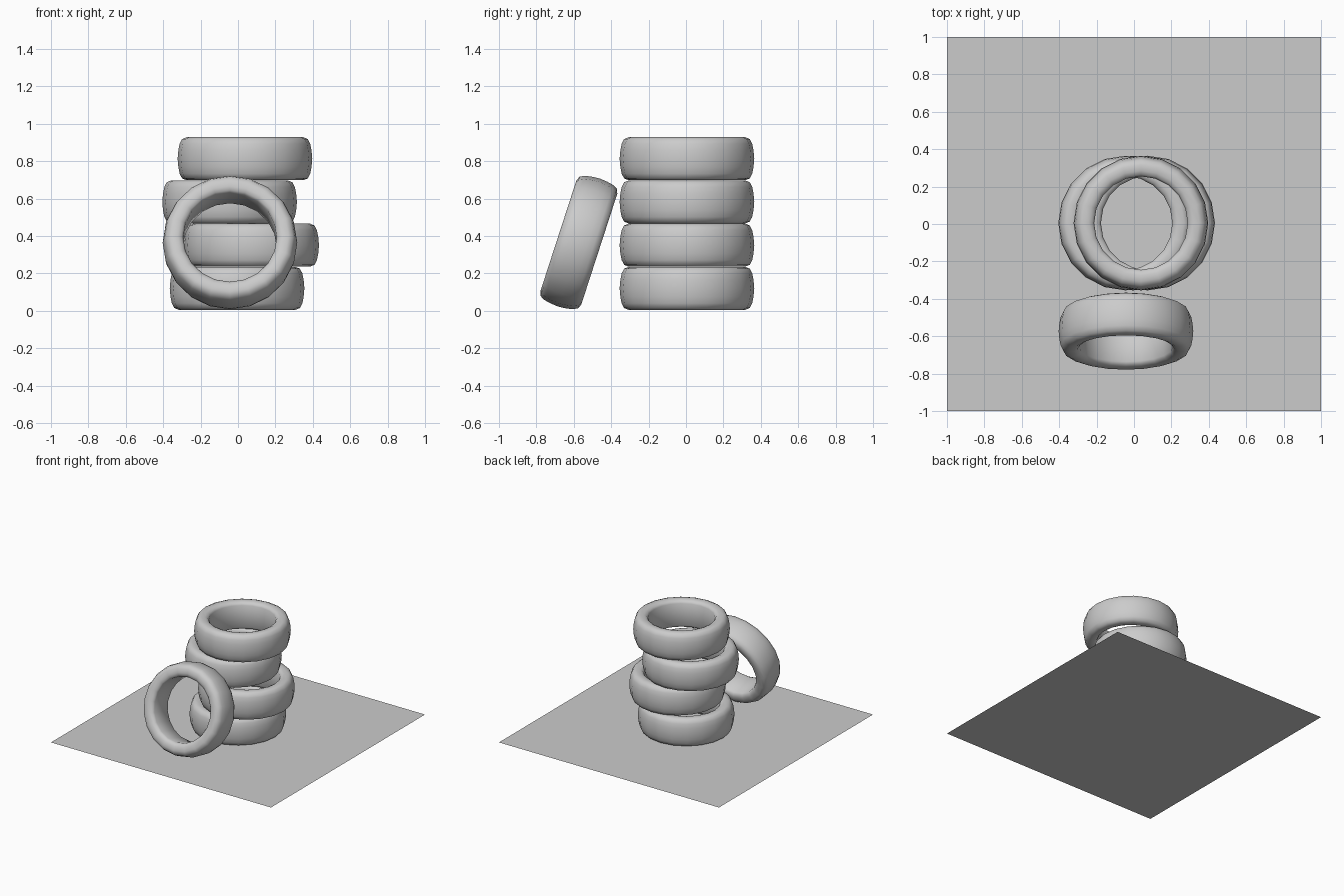
import bpy
import bmesh
import math
from mathutils import Vector

cube = bpy.data.objects.get("Cube")
if cube:
    bpy.data.objects.remove(cube, do_unlink=True)

# Single plain grey for everything
grey = bpy.data.materials.new("plain grey")
grey.use_nodes = True
colour = (0.6, 0.6, 0.6, 1)
grey.diffuse_color = colour
grey.node_tree.nodes["Principled BSDF"].inputs["Base Color"].default_value = colour

SIDES = 20
# Upper half of the tyre cross-section (radius, height), from bore to tread
HALF = [(0.25, 0.09), (0.26, 0.105), (0.28, 0.114), (0.312, 0.115),
        (0.336, 0.105), (0.349, 0.08), (0.356, 0.045), (0.36, 0)]
PROFILE = HALF + [(r, -z) for r, z in reversed(HALF[:-1])]


def add_object(name, bm):
    mesh = bpy.data.meshes.new(name)
    bm.to_mesh(mesh)
    bm.free()
    mesh.materials.append(grey)
    obj = bpy.data.objects.new(name, mesh)
    bpy.context.collection.objects.link(obj)
    return obj


def tyre(name, location, tilt=0):
    bm = bmesh.new()
    verts = [bm.verts.new((r, 0, z)) for r, z in PROFILE]
    edges = [bm.edges.new((v, verts[i - 1])) for i, v in enumerate(verts)]
    bmesh.ops.spin(bm, geom=verts + edges, cent=(0, 0, 0), axis=(0, 0, 1),
                   angle=math.tau, steps=SIDES, use_merge=False)
    bmesh.ops.remove_doubles(bm, verts=bm.verts, dist=0.0005)
    bmesh.ops.recalc_face_normals(bm, faces=bm.faces)
    obj = add_object(name, bm)
    obj.location = Vector(location)
    obj.rotation_euler.x = tilt
    bpy.ops.object.select_all(action="DESELECT")
    obj.select_set(True)
    bpy.context.view_layer.objects.active = obj
    bpy.ops.object.shade_smooth_by_angle(angle=math.radians(40))
    return obj


# Flat ground sheet
bm = bmesh.new()
bmesh.ops.create_grid(bm, x_segments=1, y_segments=1, size=1)
add_object("ground_sheet", bm)

# Uneven stack of four tyres
for i, x in enumerate((-0.005, 0.073, -0.045, 0.037)):
    tyre(f"stacked_tyre_{i + 1}", (x, 0.005, 0.12 + 0.231 * i))

# Tyre leaning against the front of the stack
tyre("leaning_tyre", (-0.043, -0.573, 0.365), math.radians(72))
